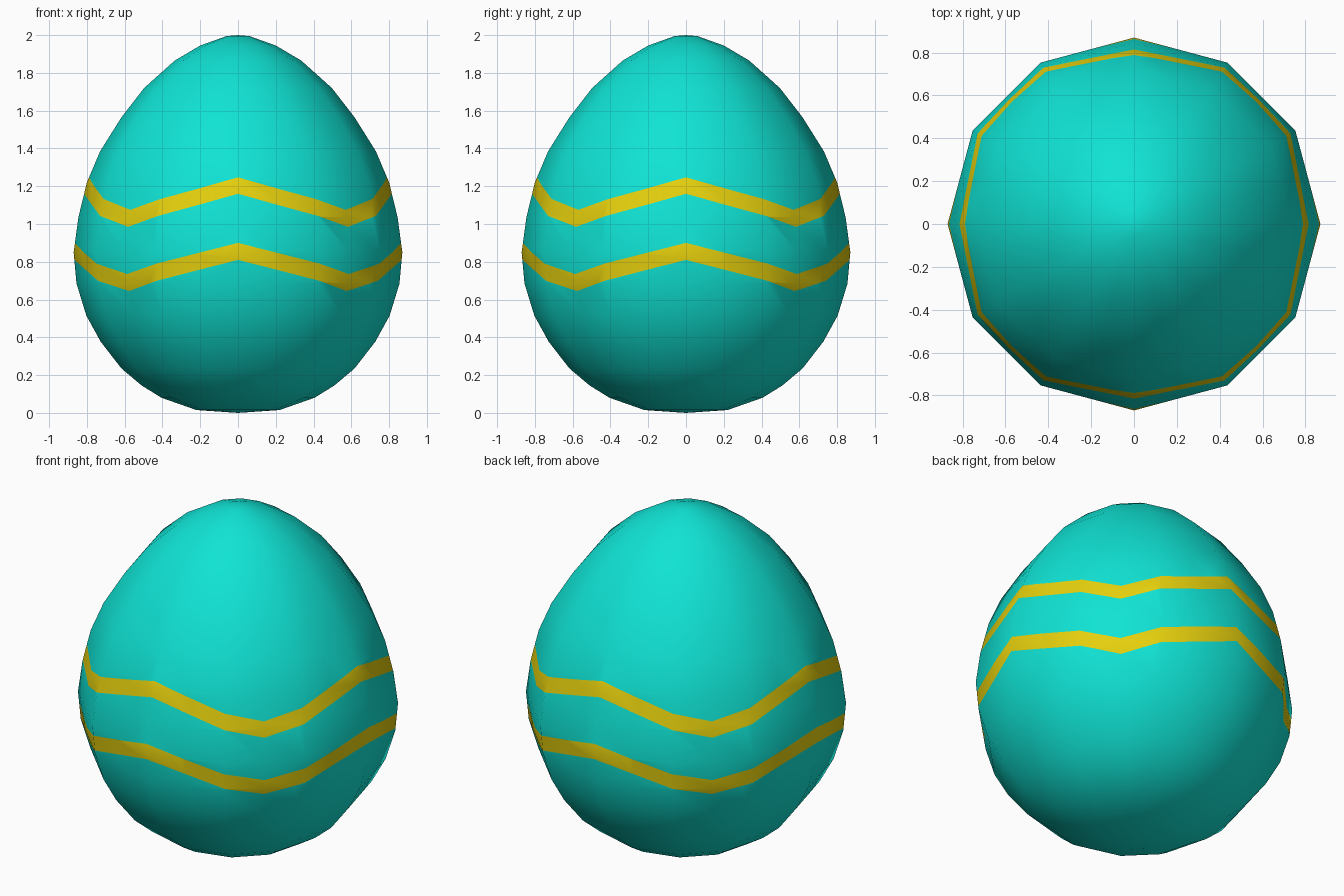
import bpy, bmesh, math
from mathutils import Vector

if "Cube" in bpy.data.objects:
    bpy.data.objects.remove(bpy.data.objects["Cube"])

# egg profile: radius, height
PROFILE = [(0.0, 0.0), (0.22, 0.015), (0.405, 0.08), (0.51, 0.145), (0.617, 0.235),
           (0.727, 0.377), (0.803, 0.515), (0.855, 0.685), (0.87, 0.85), (0.845, 1.035),
           (0.80, 1.22), (0.73, 1.385), (0.617, 1.565), (0.497, 1.72), (0.335, 1.865),
           (0.2, 1.945), (0.06, 1.995), (0.0, 2.0)]
COLS = 24                      # 12 flat sides, each split down the middle
STEP = 2 * math.pi / COLS
# zigzag stripes: peak and valley height of lower edge, then upper edge
STRIPES = [((0.81, 0.645), (0.90, 0.735)), ((1.16, 0.985), (1.247, 1.075))]


def radius(z):
    for (r0, z0), (r1, z1) in zip(PROFILE, PROFILE[1:]):
        if z <= z1:
            return r0 + (r1 - r0) * (z - z0) / (z1 - z0)
    return 0.0


def point(col, r, z):
    # odd columns sit at the middle of a flat side
    k = math.cos(STEP) if col % 2 else 1.0
    a = col * STEP
    return Vector((r * k * math.cos(a), r * k * math.sin(a), z))


def zigzag(edge, angle):
    # peaks on the four axes, valleys on the diagonals
    t = (angle / (math.pi / 2)) % 1.0
    return edge[1] + (edge[0] - edge[1]) * abs(2 * t - 1)


def material(name, rgb):
    m = bpy.data.materials.new(name)
    m.diffuse_color = (*rgb, 1.0)
    m.use_nodes = True
    m.node_tree.nodes["Principled BSDF"].inputs["Base Color"].default_value = m.diffuse_color
    return m


# egg body
bm = bmesh.new()
bottom = bm.verts.new((0, 0, PROFILE[0][1]))
top = bm.verts.new((0, 0, PROFILE[-1][1]))
rings = [[bm.verts.new(point(c, r, z)) for c in range(COLS)] for r, z in PROFILE[1:-1]]
for c in range(COLS):
    d = (c + 1) % COLS
    bm.faces.new((bottom, rings[0][d], rings[0][c]))
    bm.faces.new((top, rings[-1][c], rings[-1][d]))
    for lo, hi in zip(rings, rings[1:]):
        bm.faces.new((lo[c], lo[d], hi[d], hi[c]))


def face_angle(f):
    p = f.calc_center_median()
    return math.atan2(p.y, p.x) % (2 * math.pi)


# cut the stripe edges column by column
for c in range(COLS):
    mid = (c + 0.5) * STEP
    out = Vector((math.cos(mid), math.sin(mid), 0))
    for stripe in STRIPES:
        for edge in stripe:
            za, zb = zigzag(edge, c * STEP), zigzag(edge, (c + 1) * STEP)
            pa, pb = point(c, radius(za), za), point(c + 1, radius(zb), zb)
            faces = [f for f in bm.faces if int(face_angle(f) / STEP) == c]
            geom = faces + list({e for f in faces for e in f.edges}) \
                + list({v for f in faces for v in f.verts})
            bmesh.ops.bisect_plane(bm, geom=geom, dist=0.003, plane_co=(pa + pb) / 2,
                                   plane_no=(pb - pa).cross(out).normalized())

# colour the stripes
for f in bm.faces:
    f.smooth = True
    z, a = f.calc_center_bounds().z, face_angle(f)
    z = f.calc_center_median().z
    if any(zigzag(lo, a) < z < zigzag(hi, a) for lo, hi in STRIPES):
        f.material_index = 1

bmesh.ops.recalc_face_normals(bm, faces=bm.faces)
mesh = bpy.data.meshes.new("egg")
bm.to_mesh(mesh)
bm.free()
mesh.materials.append(material("turquoise", (0.005, 0.77, 0.66)))
mesh.materials.append(material("golden yellow", (0.79, 0.63, 0.004)))
egg = bpy.data.objects.new("egg", mesh)
bpy.context.collection.objects.link(egg)
